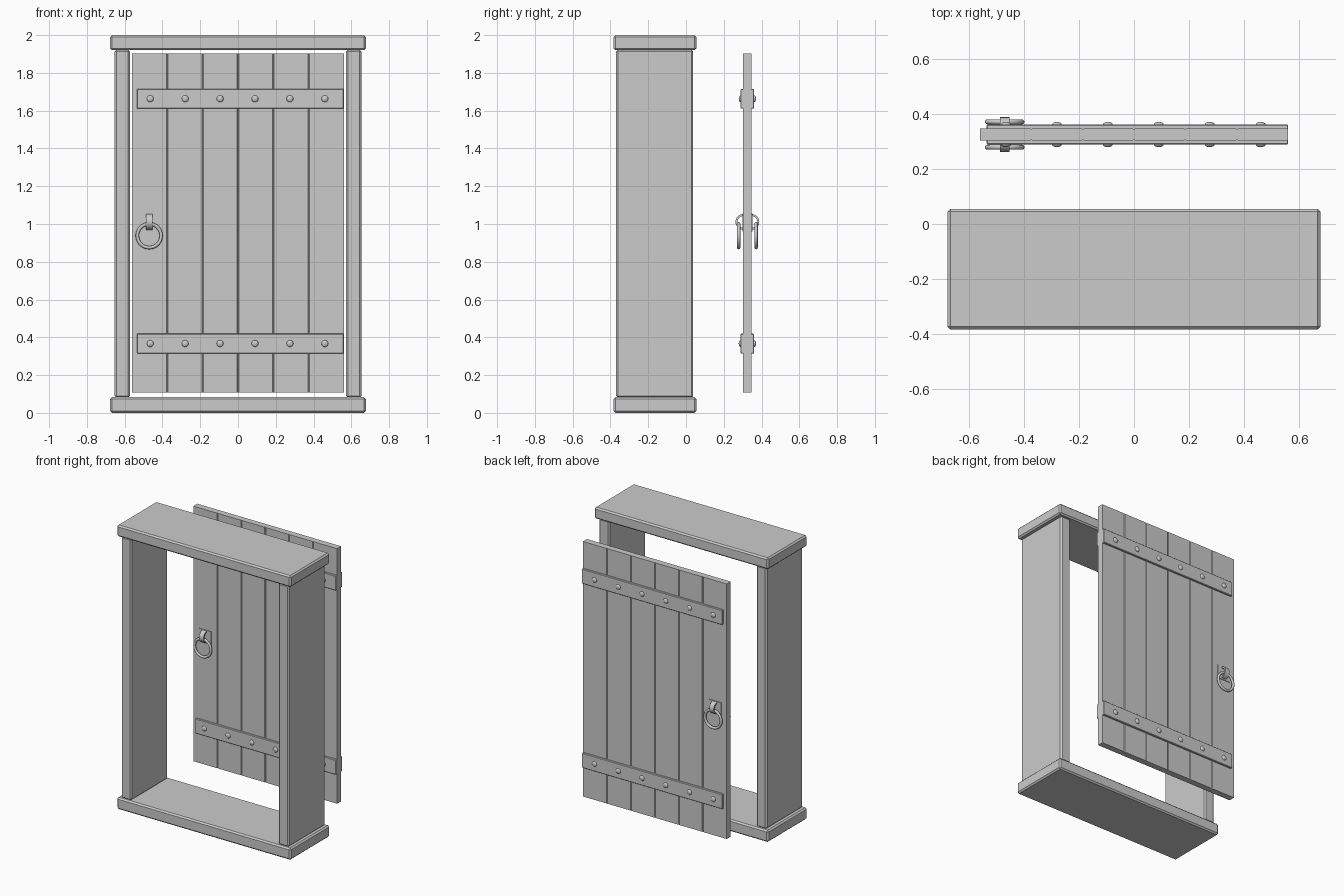
import bpy
import bmesh
import math
from mathutils import Matrix, Vector

cube = bpy.data.objects.get("Cube")
if cube:
    bpy.data.objects.remove(cube, do_unlink=True)

grey = bpy.data.materials.new("plain grey")
grey.use_nodes = True
COLOUR = (0.6, 0.6, 0.6, 1)
grey.diffuse_color = COLOUR
grey.node_tree.nodes["Principled BSDF"].inputs["Base Color"].default_value = COLOUR

DOOR_Y = 0.325
HALF = 0.022          # half the door thickness
STRAP = 0.036         # strap face distance from the door's middle
HANDLE_X = -0.47


def finish(name, bm, smooth=False):
    bmesh.ops.recalc_face_normals(bm, faces=bm.faces)
    mesh = bpy.data.meshes.new(name)
    bm.to_mesh(mesh)
    bm.free()
    mesh.materials.append(grey)
    obj = bpy.data.objects.new(name, mesh)
    bpy.context.collection.objects.link(obj)
    if smooth:
        bpy.ops.object.select_all(action="DESELECT")
        obj.select_set(True)
        bpy.context.view_layer.objects.active = obj
        bpy.ops.object.shade_smooth_by_angle(angle=math.radians(40))
    return obj


def box(name, x, y, z, bevel=0):
    bm = bmesh.new()
    size = Matrix.Diagonal((x[1] - x[0], y[1] - y[0], z[1] - z[0], 1))
    middle = Vector((sum(x), sum(y), sum(z))) / 2
    bmesh.ops.create_cube(bm, size=1, matrix=Matrix.Translation(middle) @ size)
    if bevel:
        bmesh.ops.bevel(bm, geom=bm.edges[:], offset=bevel, segments=1, affect="EDGES")
    return finish(name, bm)


def prism(name, points, axis, start, end):
    """Extrude a closed outline of 3D points along one axis."""
    bm = bmesh.new()
    face = bm.faces.new([bm.verts.new(p) for p in points])
    for v in bm.verts:
        v.co[axis] = start
    new = bmesh.ops.extrude_face_region(bm, geom=[face])["geom"]
    for v in new:
        if isinstance(v, bmesh.types.BMVert):
            v.co[axis] = end
    return finish(name, bm, smooth=True)


# Frame: lintel, sill and two posts with chamfered edges
for name, z in (("sill", (0, 0.083)), ("lintel", (1.92, 2))):
    box(name, (-0.677, 0.677), (-0.383, 0.055), z, 0.01)
for name, x in (("right_post", (-0.653, -0.572)), ("left_post", (0.572, 0.653))):
    box(name, x, (-0.37, 0.038), (0.08, 1.923), 0.01)

# Door: one slab whose outline has shallow V grooves between six planks
plank = 1.12 / 6
notch = 0.004
edge = [(-0.56, HALF)]
for i in range(1, 6):
    x = -0.56 + i * plank
    edge += [(x - notch, HALF), (x, HALF - notch), (x + notch, HALF)]
edge.append((0.56, HALF))
outline = [(x, DOOR_Y + d, 0) for x, d in edge]
outline += [(x, DOOR_Y - d, 0) for x, d in reversed(edge)]
door = prism("door_planks", outline, 2, 0.107, 1.902)
for poly in door.data.polygons:
    poly.use_smooth = False

# Straps around both faces, each with a row of domed rivets
for level, z in (("lower", 0.367), ("upper", 1.663)):
    box(level + "_strap", (-0.535, 0.56), (DOOR_Y - STRAP, DOOR_Y + STRAP),
        (z - 0.052, z + 0.052), 0.003)
    bm = bmesh.new()
    for i in range(6):
        for side in (-1, 1):
            place = Matrix.Translation((-0.465 + i * 0.185, DOOR_Y + side * STRAP, z))
            bmesh.ops.create_uvsphere(bm, u_segments=16, v_segments=10, radius=0.018,
                                      matrix=place @ Matrix.Diagonal((1, 0.55, 1, 1)))
    finish(level + "_rivets", bm, smooth=True)

# Handles on both faces: thin plate, arched staple and hanging ring
for side, label in ((-1, "front"), (1, "back")):
    surface = DOOR_Y + side * HALF
    plate_y = sorted((surface - side * 0.002, surface + side * 0.004))
    box(label + "_handle_plate", (HANDLE_X - 0.05, HANDLE_X + 0.05), plate_y, (0.96, 1.056))

    arch = []
    for depth, rise, turn in ((0.041, 0.042, 1), (0.031, 0.031, -1)):
        for i in range(13):
            a = turn * (i / 12 - 0.5) * math.pi
            arch.append((0, surface + side * depth * math.cos(a), 1.011 + rise * math.sin(a)))
    prism(label + "_handle_staple", arch, 0, HANDLE_X - 0.017, HANDLE_X + 0.017)

    bpy.ops.mesh.primitive_torus_add(
        major_segments=40, minor_segments=12, major_radius=0.063, minor_radius=0.009,
        location=(HANDLE_X, DOOR_Y + side * 0.046, 0.938), rotation=(math.pi / 2, 0, 0))
    ring = bpy.context.object
    ring.name = label + "_handle_ring"
    ring.data.materials.append(grey)
    bpy.ops.object.shade_smooth()
